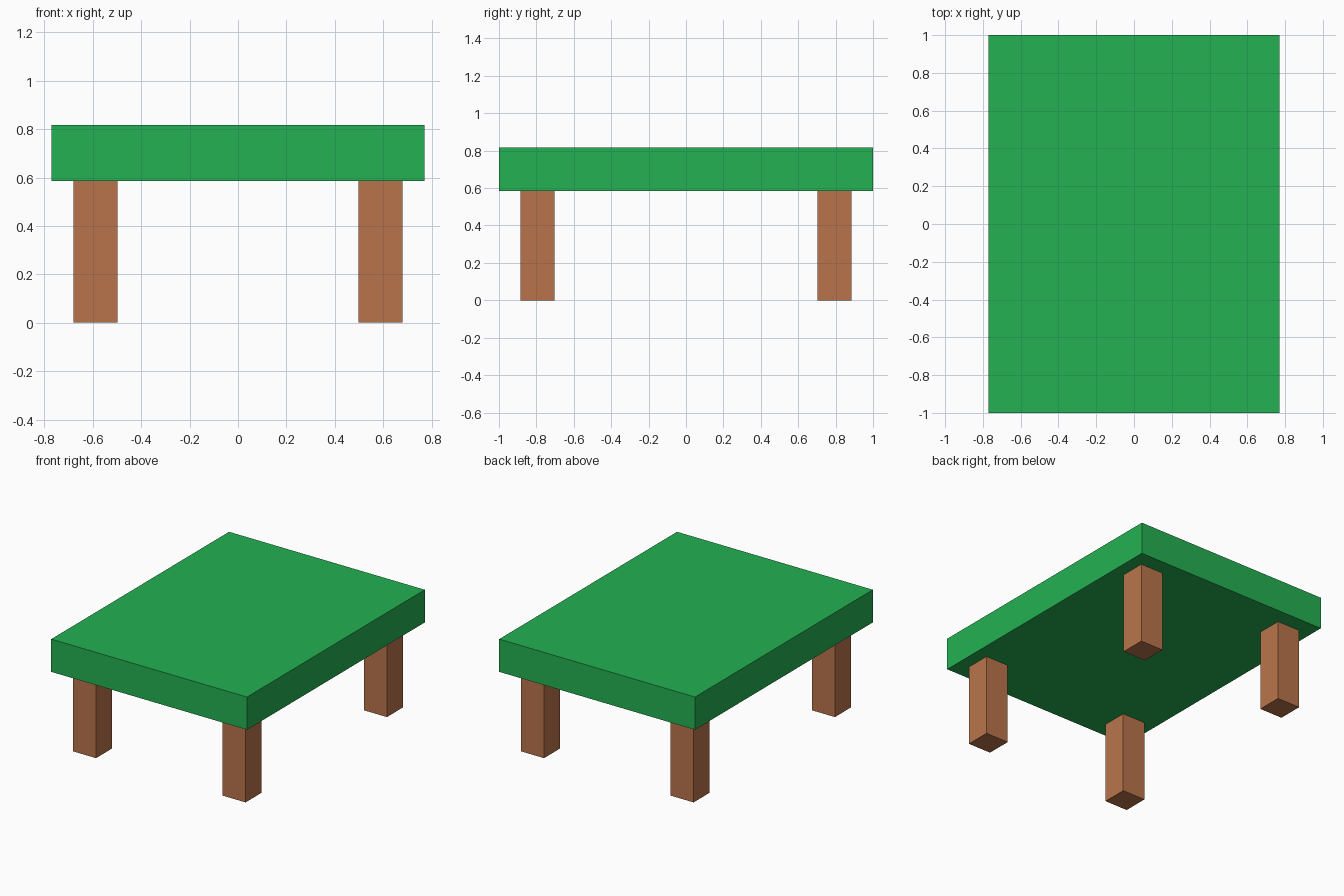
import bpy

if "Cube" in bpy.data.objects:
    bpy.data.objects.remove(bpy.data.objects["Cube"])


def material(name, rgb):
    """Flat colour from sRGB 0-255 values, stored as linear."""
    lin = [c / 255 / 12.92 if c / 255 <= 0.04045 else ((c / 255 + 0.055) / 1.055) ** 2.4 for c in rgb]
    mat = bpy.data.materials.new(name)
    mat.diffuse_color = (*lin, 1.0)
    mat.use_nodes = True
    mat.node_tree.nodes["Principled BSDF"].inputs["Base Color"].default_value = mat.diffuse_color
    return mat


def box(name, low, high, mat):
    """Axis-aligned box between two corners."""
    centre = [(a + b) / 2 for a, b in zip(low, high)]
    bpy.ops.mesh.primitive_cube_add(size=1, location=centre)
    obj = bpy.context.object
    obj.name = name
    obj.scale = [b - a for a, b in zip(low, high)]
    bpy.ops.object.transform_apply(location=False, rotation=False, scale=True)
    obj.data.materials.append(mat)
    return obj


green = material("green top", (36, 177, 82))
brown = material("brown wood", (185, 116, 75))

UNDERSIDE, TOP = 0.585, 0.818

# Thick tabletop slab
box("tabletop", (-0.771, -1.0, UNDERSIDE), (0.771, 1.0, TOP), green)

# Four square legs, inset from the corners
LEG_X, LEG_Y, HALF = 0.589, 0.795, 0.091
for y_name, sy in (("front", -1), ("back", 1)):
    for x_name, sx in (("left", -1), ("right", 1)):
        x, y = sx * LEG_X, sy * LEG_Y
        box(f"{y_name}_{x_name}_leg", (x - HALF, y - HALF, 0), (x + HALF, y + HALF, UNDERSIDE), brown)
